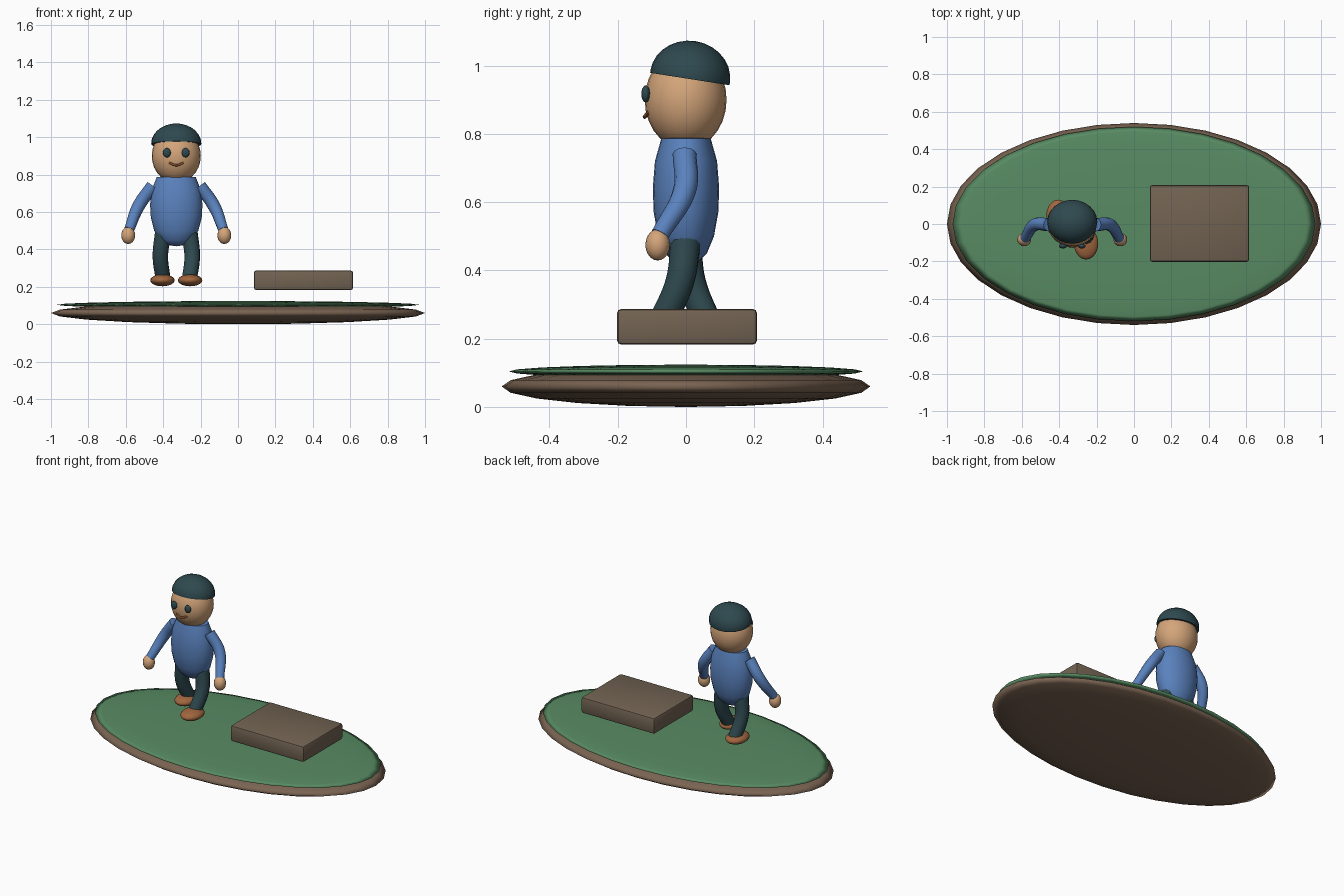
import bpy, bmesh, math
from mathutils import Matrix, Vector

default = bpy.data.objects.get("Cube")
if default:
    bpy.data.objects.remove(default, do_unlink=True)


def material(name, rgb):
    linear = [(c / 255 / 12.92 if c < 11 else ((c / 255 + 0.055) / 1.055) ** 2.4) for c in rgb] + [1]
    m = bpy.data.materials.new(name)
    m.use_nodes = True
    m.diffuse_color = linear
    m.node_tree.nodes["Principled BSDF"].inputs["Base Color"].default_value = linear
    return m


SOIL = material("soil brown", (122, 100, 82))
STONE = material("block brown", (114, 99, 82))
GRASS = material("grass green", (88, 139, 99))
SKIN = material("skin tan", (212, 165, 122))
BLUE = material("shirt blue", (90, 130, 190))
DARK = material("dark teal", (46, 73, 79))
SHOE = material("shoe brown", (160, 102, 62))
LIP = material("mouth brown", (135, 85, 48))

CX = -0.33  # figure centre line


def finish(bm, name, mat, angle=40):
    bmesh.ops.recalc_face_normals(bm, faces=bm.faces)
    mesh = bpy.data.meshes.new(name)
    bm.to_mesh(mesh)
    bm.free()
    obj = bpy.data.objects.new(name, mesh)
    bpy.context.collection.objects.link(obj)
    mesh.materials.append(mat)
    shade(obj, angle)
    return obj


def shade(obj, angle=40):
    bpy.ops.object.select_all(action="DESELECT")
    obj.select_set(True)
    bpy.context.view_layer.objects.active = obj
    bpy.ops.object.shade_smooth_by_angle(angle=math.radians(angle))


def ellipsoid(name, mat, centre, radii, segments=24, rings=14, tilt=0, cut=None, angle=60):
    bm = bmesh.new()
    bmesh.ops.create_uvsphere(bm, u_segments=segments, v_segments=rings, radius=1)
    if cut is not None:  # keep only the part above the cut, closed below
        geom = bm.verts[:] + bm.edges[:] + bm.faces[:]
        bmesh.ops.bisect_plane(bm, geom=geom, plane_co=(0, 0, cut), plane_no=(0, 0, 1), clear_inner=True)
        bmesh.ops.holes_fill(bm, edges=[e for e in bm.edges if e.is_boundary])
    bm.transform(Matrix.Translation(centre) @ Matrix.Rotation(tilt, 4, "X") @ Matrix.Diagonal((*radii, 1)))
    return finish(bm, name, mat, angle)


def tube(name, mat, points, radii):
    curve = bpy.data.curves.new(name, "CURVE")
    curve.dimensions = "3D"
    curve.bevel_depth = 1
    curve.bevel_resolution = 4
    curve.resolution_u = 8
    curve.use_fill_caps = True
    spline = curve.splines.new("BEZIER")
    spline.bezier_points.add(len(points) - 1)
    for p, co, r in zip(spline.bezier_points, points, radii):
        p.co, p.radius = co, r
        p.handle_left_type = p.handle_right_type = "AUTO"
    curve.materials.append(mat)
    obj = bpy.data.objects.new(name, curve)
    bpy.context.collection.objects.link(obj)
    bpy.ops.object.select_all(action="DESELECT")
    obj.select_set(True)
    bpy.context.view_layer.objects.active = obj
    bpy.ops.object.convert(target="MESH")
    shade(bpy.context.view_layer.objects.active)


# Ground: soil lens with a thin grass lens on top
ellipsoid("soil_base", SOIL, (0, 0, 0.06), (1, 0.54, 0.06), 32, 10, angle=180)
ellipsoid("grass_top", GRASS, (0, 0, 0.104), (0.97, 0.52, 0.02), 32, 10, angle=180)

# Block with softened edges
bm = bmesh.new()
bmesh.ops.create_cube(bm, size=1)
bm.transform(Matrix.Translation((0.35, 0.003, 0.235)) @ Matrix.Diagonal((0.53, 0.41, 0.104, 1)))
bmesh.ops.bevel(bm, geom=bm.edges[:], offset=0.012, segments=2, profile=0.5, affect="EDGES")
finish(bm, "block", STONE)

# Torso: lathed egg profile, flattened front to back
bm = bmesh.new()
profile = [(0, 0.417), (0.05, 0.424), (0.088, 0.45), (0.118, 0.5), (0.136, 0.57),
           (0.14, 0.64), (0.131, 0.72), (0.104, 0.787), (0, 0.79)]
verts = [bm.verts.new((r, 0, z)) for r, z in profile]
edges = [bm.edges.new(pair) for pair in zip(verts, verts[1:])]
bmesh.ops.spin(bm, geom=verts + edges, axis=(0, 0, 1), cent=(0, 0, 0), angle=math.tau, steps=24)
bmesh.ops.remove_doubles(bm, verts=bm.verts, dist=0.0005)
bm.transform(Matrix.Translation((CX, 0, 0)) @ Matrix.Diagonal((1, 0.695, 1, 1)))
finish(bm, "torso", BLUE)

# Head and cap
ellipsoid("head", SKIN, (CX, -0.001, 0.9), (0.131, 0.12, 0.145))
ellipsoid("cap", DARK, (CX, 0.012, 0.967), (0.134, 0.118, 0.106), tilt=-0.155, cut=-0.06)

# Smile
tube("mouth", LIP, [(CX + x, y, z) for x, y, z in
     ((-0.038, -0.109, 0.864), (0, -0.121, 0.85), (0.038, -0.109, 0.864))], (0.006,) * 3)

# Paired parts: the left leg strides forward, the right leg back
for side, label, ankle_y, foot_y in ((1, "left", -0.075, -0.105), (-1, "right", 0.068, 0.045)):
    def at(x, y, z):
        return Vector((CX + side * x, y, z))

    ellipsoid(label + "_eye", DARK, at(0.05, -0.118, 0.917), (0.021, 0.013, 0.025), 16, 10)
    tube(label + "_arm", BLUE,
         [at(0.125, -0.004, 0.74), at(0.2, -0.004, 0.635), at(0.252, -0.076, 0.505)],
         (0.035, 0.034, 0.027))
    ellipsoid(label + "_hand", SKIN, at(0.257, -0.083, 0.475), (0.037, 0.036, 0.046), 16, 10)
    tube(label + "_leg", DARK,
         [at(0.07, 0, 0.49), at(0.085, ankle_y * 0.25, 0.365), at(0.07, ankle_y, 0.24)],
         (0.045, 0.042, 0.04))
    ellipsoid(label + "_shoe", SHOE, at(0.074, foot_y, 0.235), (0.065, 0.085, 0.032), 20, 12)
